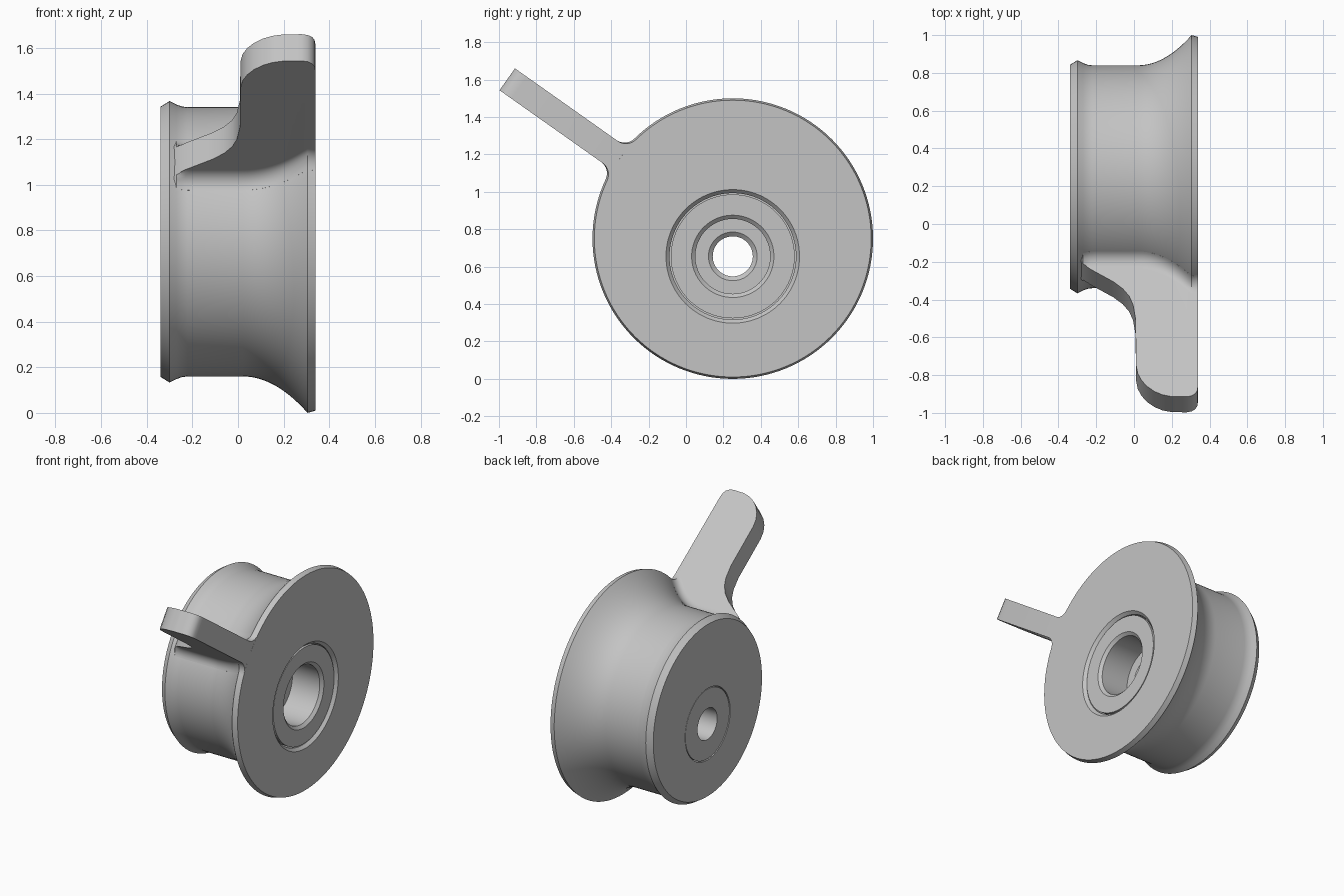
import bpy, bmesh, math
from mathutils import Vector

if "Cube" in bpy.data.objects:
    bpy.data.objects.remove(bpy.data.objects["Cube"], do_unlink=True)

AXIS_Y, DRUM_Z, BORE_Z = 0.25, 0.75, 0.655
SIDES = 128

grey = bpy.data.materials.new("plain grey")
grey.use_nodes = True
grey.diffuse_color = (0.55, 0.55, 0.55, 1)
grey.node_tree.nodes["Principled BSDF"].inputs["Base Color"].default_value = (0.55, 0.55, 0.55, 1)


def loft(name, sections, cyclic):
    """Skin closed sections; join last to first, or cap both ends."""
    bm = bmesh.new()
    rows = [[bm.verts.new(p) for p in s] for s in sections]
    n = len(rows[0])
    pairs = list(zip(rows, rows[1:])) + ([(rows[-1], rows[0])] if cyclic else [])
    for a, b in pairs:
        for i in range(n):
            j = (i + 1) % n
            bm.faces.new((a[i], a[j], b[j], b[i]))
    if not cyclic:
        bm.faces.new(rows[0])
        bm.faces.new(rows[-1])
    bmesh.ops.remove_doubles(bm, verts=bm.verts, dist=0.0001)
    bmesh.ops.recalc_face_normals(bm, faces=bm.faces)
    mesh = bpy.data.meshes.new(name)
    bm.to_mesh(mesh)
    bm.free()
    mesh.materials.append(grey)
    obj = bpy.data.objects.new(name, mesh)
    bpy.context.collection.objects.link(obj)
    bpy.ops.object.select_all(action='DESELECT')
    obj.select_set(True)
    bpy.context.view_layer.objects.active = obj
    bpy.ops.object.shade_smooth_by_angle(angle=math.radians(28))
    return obj


def ring(x, r, zc):
    return [(x, AXIS_Y + r * math.cos(2 * math.pi * i / SIDES),
             zc + r * math.sin(2 * math.pi * i / SIDES)) for i in range(SIDES)]


# Drum outside: small rim, straight barrel, flared flange
profile = [(-0.34, 0.592), (-0.30, 0.617), (-0.27, 0.602), (-0.245, 0.593), (-0.22, 0.59)]
for k in range(15):
    t = k / 14
    profile.append((0.02 + 0.285 * t, 0.59 + 0.16 * t * t))
profile.append((0.34, 0.74))


def drum_radius(x):
    for (x0, r0), (x1, r1) in zip(profile, profile[1:]):
        if x <= x1:
            return r0 + (r1 - r0) * (x - x0) / (x1 - x0)
    return profile[-1][1]


# Drum body with an off-centre stepped bore
bore = [(0.34, 0.357), (0.32, 0.338), (0.0, 0.338), (0.0, 0.246), (-0.34, 0.246)]
loft("drum", [ring(x, r, DRUM_Z) for x, r in profile]
     + [ring(x, r, BORE_Z) for x, r in bore], True)

# Bushing seated in the bore, with counterbore and through hole
bush = [(-0.338, 0.24), (0.01, 0.24), (0.01, 0.331), (0.326, 0.331), (0.326, 0.22),
        (0.308, 0.2), (0.1, 0.2), (0.1, 0.13), (0.08, 0.107), (-0.338, 0.107)]
loft("bushing", [ring(x, r, BORE_Z) for x, r in bush], True)

# Lever: radial plate whose reach varies along x, filleted into the drum
reach = [(-0.30, 0.575), (-0.27, 0.615), (-0.23, 0.65), (-0.17, 0.69), (-0.11, 0.73),
         (-0.06, 0.775), (-0.025, 0.825), (-0.005, 0.88), (0.008, 0.97), (0.011, 1.27),
         (0.02, 1.325), (0.04, 1.37), (0.07, 1.41), (0.11, 1.443), (0.15, 1.463),
         (0.20, 1.475), (0.28, 1.476), (0.305, 1.47), (0.325, 1.455), (0.335, 1.435),
         (0.3395, 1.40)]
HALF, FILLET, ROOT = 0.0715, 0.075, 0.55
out = Vector((0, -0.817, 0.577)).normalized()
side = Vector((0, 0.577, 0.817)).normalized()


def lever_section(x, limit):
    r = drum_radius(x)
    ct = HALF + FILLET
    cs = math.sqrt((r + FILLET) ** 2 - ct ** 2)
    end = math.atan2(cs, ct)
    half = [(HALF, limit)]
    for k in range(11):
        a = math.pi + end * k / 10
        half.append((ct + FILLET * math.cos(a), min(limit, cs + FILLET * math.sin(a))))
    half.append((half[-1][0], ROOT))
    outline = half + [(-t, s) for t, s in reversed(half)]
    hub = Vector((x, AXIS_Y, DRUM_Z))
    return [hub + side * t + out * s for t, s in outline]


# Extra stations keep the flared fillet smooth
stations = []
for (x0, l0), (x1, l1) in zip(reach, reach[1:]):
    n = max(1, round((x1 - x0) / 0.02))
    stations += [(x0 + (x1 - x0) * k / n, l0 + (l1 - l0) * k / n) for k in range(n)]
stations.append(reach[-1])
loft("lever", [lever_section(x, l) for x, l in stations], False)
